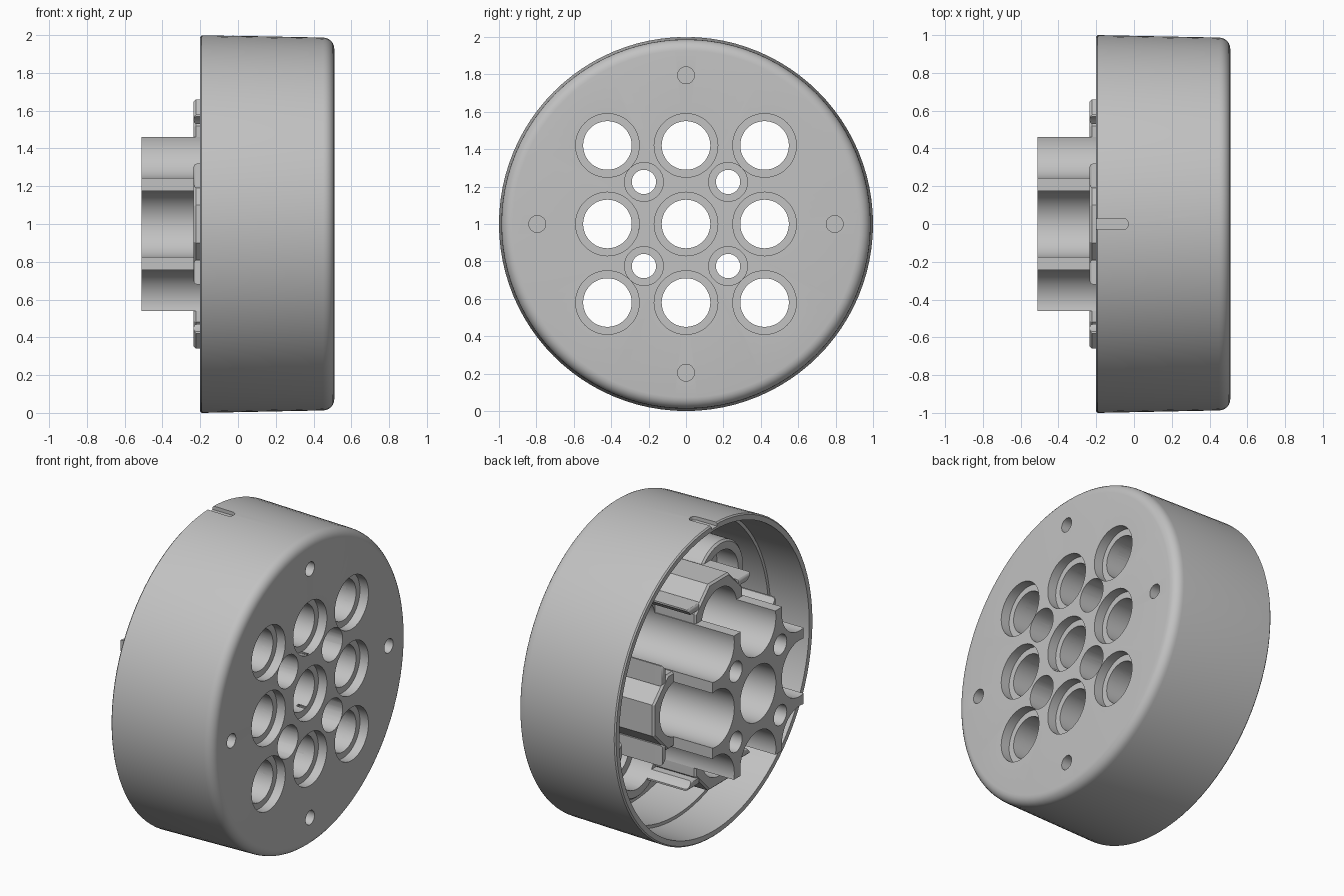
import bpy, bmesh, math
from mathutils import Vector, Matrix

old = bpy.data.objects.get("Cube")
if old:
    bpy.data.objects.remove(old)

grey = bpy.data.materials.new("plain_grey")
grey.use_nodes = True
colour = (0.54, 0.54, 0.54, 1)
grey.diffuse_color = colour
grey.node_tree.nodes["Principled BSDF"].inputs["Base Color"].default_value = colour

PITCH = 0.42      # spacing of the nine large bores
POST = 0.225      # offset of the four screw holes
PLATE = 0.38      # inside of the face plate
ROOT = PLATE + 0.01
SEAT = 0.2        # depth where the bores widen
CENTRE = Vector((0, 0, 1))


def lathe(bm, profile, y=0, z=0, sides=48, turn=0):
    """Spin (x, radius) points around an axis along x."""
    part = bmesh.new()
    spin = Matrix.Rotation(turn, 3, 'X')
    verts = [part.verts.new(spin @ Vector((x, 0, r))) for x, r in profile]
    edges = [part.edges.new(pair) for pair in zip(verts, verts[1:])]
    bmesh.ops.spin(part, geom=verts + edges, cent=(0, 0, 0), axis=(1, 0, 0),
                   angle=math.tau, steps=sides)
    bmesh.ops.remove_doubles(part, verts=part.verts, dist=0.0001)
    bmesh.ops.recalc_face_normals(part, faces=part.faces)
    bmesh.ops.translate(part, verts=part.verts, vec=CENTRE + Vector((0, y, z)))
    mesh = bpy.data.meshes.new("part")
    part.to_mesh(mesh)
    part.free()
    bm.from_mesh(mesh)
    bpy.data.meshes.remove(mesh)


def box(bm, low, high, turn=0):
    """Box between two corners, turned around the main axis."""
    low, high = Vector(low), Vector(high)
    matrix = (Matrix.Translation(CENTRE) @ Matrix.Rotation(turn, 4, 'X')
              @ Matrix.Translation((low + high) / 2)
              @ Matrix.Diagonal((*(high - low), 1)))
    return bmesh.ops.create_cube(bm, size=1, matrix=matrix)["verts"]


def finish(bm, name):
    mesh = bpy.data.meshes.new(name)
    bm.to_mesh(mesh)
    bm.free()
    mesh.materials.append(grey)
    obj = bpy.data.objects.new(name, mesh)
    bpy.context.collection.objects.link(obj)
    return obj


def rod(start, end, radius):
    """Closed profile with a slightly eased starting edge."""
    return [(start, 0), (start, radius - 0.012), (start + 0.012, radius),
            (end, radius), (end, 0)]


steps = (-1, 0, 1)

# Cutter for the nine stepped bores
bm = bmesh.new()
for i in steps:
    for j in steps:
        lathe(bm, [(0.6, 0), (0.6, 0.17), (0.45, 0.17), (0.45, 0.13),
                   (SEAT, 0.13), (SEAT, 0.18), (-0.7, 0.18), (-0.7, 0)],
              i * PITCH, j * PITCH)
bore_cutter = finish(bm, "bore_cutter")

# Cutter for the screw holes, pin holes and locating groove
bm = bmesh.new()
for i in (-1, 1):
    for j in (-1, 1):
        lathe(bm, [(0.6, 0), (0.6, 0.104), (SEAT + 0.02, 0.104),
                   (SEAT + 0.02, 0.065), (-0.7, 0.065), (-0.7, 0)],
              i * POST, j * POST, 32)
for k in range(4):
    angle = k * math.pi / 2
    lathe(bm, [(0.6, 0), (0.6, 0.045), (0.42, 0.045), (0.42, 0)],
          0.795 * math.cos(angle), 0.795 * math.sin(angle), 24)
groove = box(bm, (-0.3, -0.03, 0.975), (-0.03, 0.03, 1.1))
ends = [e for e in bm.edges if all(v in groove for v in e.verts)
        and all(v.co.x > -0.1 for v in e.verts)
        and abs(e.verts[0].co.z - e.verts[1].co.z) > 0.05]
bmesh.ops.bevel(bm, geom=ends, offset=0.028, segments=6, profile=0.5, affect='EDGES')
small_cutter = finish(bm, "small_hole_cutter")

parts = []

# Round cup with a filleted face and a stepped thin wall
bm = bmesh.new()
fillet = [(0.45 + 0.06 * math.sin(a), 0.927 + 0.06 * math.cos(a))
          for a in (k * math.pi / 12 for k in range(7))]
lathe(bm, [(PLATE, 0), (PLATE, 0.935), (0.07, 0.935), (0.07, 0.955),
           (-0.2, 0.96), (-0.2, 0.992), (-0.192, 1)]
      + fillet + [(0.51, 0)], sides=96)
parts.append(finish(bm, "cup"))

# Long core, scalloped by the surrounding bores
bm = bmesh.new()
box(bm, (-0.51, -0.46, -0.46), (ROOT, 0.46, 0.46))
parts.append(finish(bm, "scalloped_core"))

# Sleeves around the eight outer bores
for i in steps:
    for j in steps:
        if i == j == 0:
            continue
        bm = bmesh.new()
        if i and j:
            lathe(bm, rod(0.05, ROOT, 0.24), i * PITCH, j * PITCH)
            name = "corner_sleeve"
        else:
            flat = 0.24 / math.cos(math.pi / 8)
            lathe(bm, rod(-0.235, ROOT, flat), i * PITCH, j * PITCH,
                  8, math.pi / 8)
            name = "side_sleeve"
        parts.append(finish(bm, name))

# Pairs of fins flanking each side sleeve
for k in range(4):
    for side in (-1, 1):
        bm = bmesh.new()
        low, high = sorted((side * 0.19, side * 0.32))
        box(bm, (-0.235, low, 0.53), (ROOT, high, 0.58), k * math.pi / 2)
        tips = [e for e in bm.edges if all(v.co.x < 0 for v in e.verts)]
        bmesh.ops.bevel(bm, geom=tips, offset=0.018, segments=3, profile=0.5,
                        affect='EDGES')
        parts.append(finish(bm, "sleeve_fin"))

# Cut the holes and shade
for obj in parts:
    bpy.ops.object.select_all(action='DESELECT')
    obj.select_set(True)
    bpy.context.view_layer.objects.active = obj
    for cutter in (bore_cutter, small_cutter):
        mod = obj.modifiers.new("holes", 'BOOLEAN')
        mod.operation = 'DIFFERENCE'
        mod.solver = 'EXACT'
        mod.object = cutter
        bpy.ops.object.modifier_apply(modifier=mod.name)
    bpy.ops.object.shade_smooth_by_angle(angle=math.radians(30))
for cutter in (bore_cutter, small_cutter):
    bpy.data.objects.remove(cutter)
